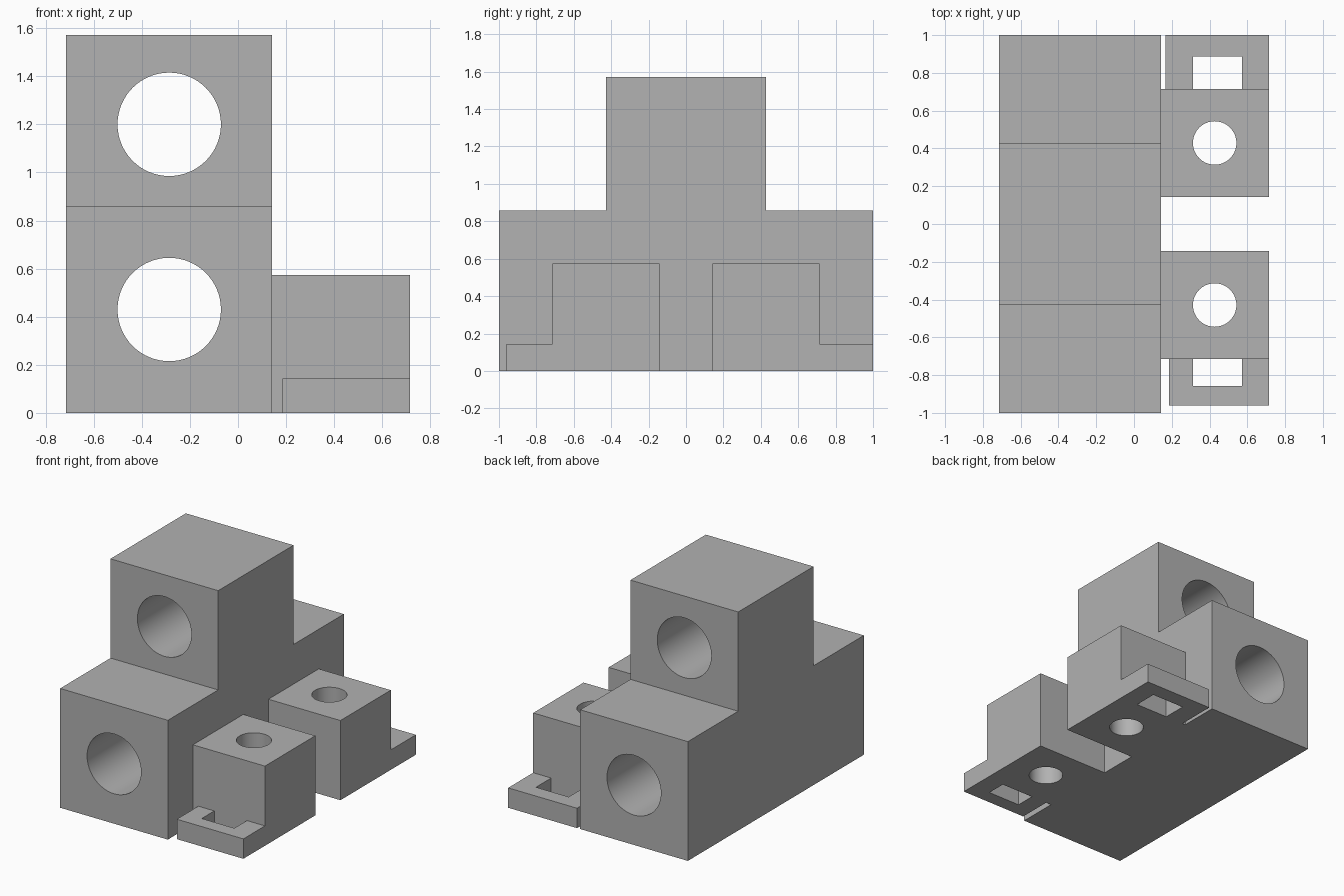
import bpy
import bmesh
import math
from mathutils import Vector

cube = bpy.data.objects.get("Cube")
if cube:
    bpy.data.objects.remove(cube, do_unlink=True)

GREY = (0.445, 0.445, 0.445, 1)
grey = bpy.data.materials.new("plain grey")
grey.use_nodes = True
grey.diffuse_color = GREY
grey.node_tree.nodes["Principled BSDF"].inputs["Base Color"].default_value = GREY


def prism(name, profile, axis, start, end):
    """Extrude a flat outline along an axis; outline is in the other two axes, in order."""
    bm = bmesh.new()
    verts = []
    for p in profile:
        co = list(p)
        co.insert(axis, start)
        verts.append(bm.verts.new(co))
    face = bm.faces.new(verts)
    out = bmesh.ops.extrude_face_region(bm, geom=[face])
    step = Vector((0, 0, 0))
    step[axis] = end - start
    bmesh.ops.translate(bm, vec=step,
                        verts=[g for g in out["geom"] if isinstance(g, bmesh.types.BMVert)])
    bmesh.ops.recalc_face_normals(bm, faces=bm.faces)
    mesh = bpy.data.meshes.new(name)
    bm.to_mesh(mesh)
    bm.free()
    mesh.materials.append(grey)
    obj = bpy.data.objects.new(name, mesh)
    bpy.context.collection.objects.link(obj)
    return obj


def rect(a0, a1, b0, b1):
    return [(a0, b0), (a1, b0), (a1, b1), (a0, b1)]


def circle(a, b, radius, sides=64):
    turn = 2 * math.pi / sides
    return [(a + radius * math.cos(i * turn), b + radius * math.sin(i * turn))
            for i in range(sides)]


def combine(target, tool, operation):
    mod = target.modifiers.new(operation.lower(), "BOOLEAN")
    mod.operation = operation
    mod.solver = "EXACT"
    mod.object = tool
    bpy.context.view_layer.objects.active = target
    bpy.ops.object.modifier_apply(modifier=mod.name)
    bpy.data.objects.remove(tool, do_unlink=True)


LEFT, SIDE, RIGHT = -0.715, 0.142, 0.715

# Main body: stepped block, tall in the middle
half = [(1, 0), (1, 0.858), (0.428, 0.858), (0.428, 1.572)]
body = prism("bracket_body", half + [(-y, z) for y, z in reversed(half)], 0, LEFT, SIDE)

# Side blocks, sunk a little into the body so they join cleanly
for s in (-1, 1):
    y0, y1 = sorted((s * 0.143, s * 0.715))
    combine(body, prism("side_block", rect(SIDE - 0.1, RIGHT, y0, y1), 2, 0, 0.573), "UNION")

# Slotted feet: U-shaped plates at the outer ends of the side blocks
for s, x0, tip, slot in ((-1, 0.185, 0.96, 0.858), (1, 0.167, 1.0, 0.888)):
    root = 0.66
    outline = [(x0, root), (x0, tip), (RIGHT, tip), (RIGHT, root),
               (0.572, root), (0.572, slot), (0.312, slot), (0.312, root)]
    foot = prism("slotted_foot", [(x, s * y) for x, y in outline], 2, 0, 0.143)
    combine(body, foot, "UNION")

# Large bores through the body from front to back
for z in (0.43, 1.2):
    combine(body, prism("bore", circle(-0.286, z, 0.215), 1, -1.2, 1.2), "DIFFERENCE")

# Upright bolt holes through the side blocks
for y in (-0.429, 0.429):
    combine(body, prism("bolt_hole", circle(0.427, y, 0.115), 2, -0.2, 0.8), "DIFFERENCE")

bpy.ops.object.select_all(action="DESELECT")
body.select_set(True)
bpy.context.view_layer.objects.active = body
bpy.ops.object.shade_smooth_by_angle(angle=math.radians(30))
